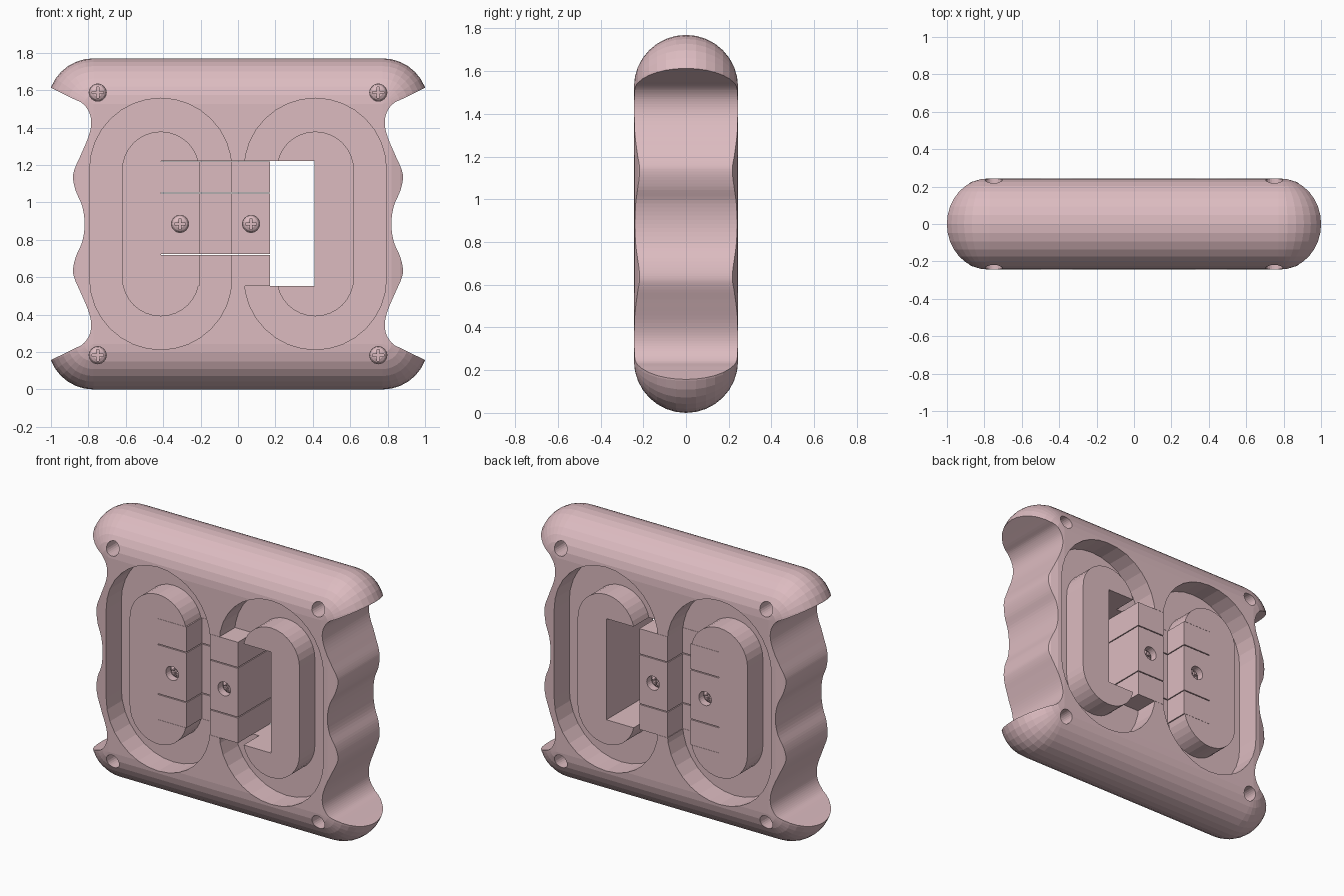
import bpy, bmesh, math
from mathutils import Matrix, Vector

if "Cube" in bpy.data.objects:
    bpy.data.objects.remove(bpy.data.objects["Cube"])

R = 0.244            # body half thickness and edge radius
CX, H = 0.773, 1.77  # corner sphere offset, height
MID = H / 2
FLOOR = 0.084        # half thickness left between the front and back grooves

pink = bpy.data.materials.new("dusty pink")
pink.diffuse_color = (0.72, 0.50, 0.53, 1)
pink.use_nodes = True
pink.node_tree.nodes["Principled BSDF"].inputs["Base Color"].default_value = pink.diffuse_color


def finish(name, bm):
    bmesh.ops.recalc_face_normals(bm, faces=bm.faces)
    me = bpy.data.meshes.new(name)
    bm.to_mesh(me)
    bm.free()
    me.materials.append(pink)
    ob = bpy.data.objects.new(name, me)
    bpy.context.collection.objects.link(ob)
    return ob


def prism(name, pts, lo, hi, axis="y"):
    """Extrude a closed outline: (x, z) along y, or (x, y) along z."""
    bm = bmesh.new()
    put = (lambda p, t: (p[0], t, p[1])) if axis == "y" else (lambda p, t: (p[0], p[1], t))
    f = bm.faces.new([bm.verts.new(put(p, lo)) for p in pts])
    ext = bmesh.ops.extrude_face_region(bm, geom=[f])["geom"]
    move = Vector((0, hi - lo, 0)) if axis == "y" else Vector((0, 0, hi - lo))
    bmesh.ops.translate(bm, verts=[v for v in ext if isinstance(v, bmesh.types.BMVert)], vec=move)
    return finish(name, bm)


def cut(ob, tool):
    """Subtract a cutter, then delete it."""
    tool.hide_render = True
    mod = ob.modifiers.new("cut", "BOOLEAN")
    mod.operation, mod.solver, mod.object = "DIFFERENCE", "EXACT", tool
    bpy.context.view_layer.objects.active = ob
    bpy.ops.object.modifier_apply(modifier=mod.name)
    bpy.data.objects.remove(tool)


def rect(x0, x1, z0, z1):
    return [(x0, z0), (x1, z0), (x1, z1), (x0, z1)]


def circle(cx, cz, r, n=24):
    return [(cx + r * math.cos(2 * math.pi * i / n), cz + r * math.sin(2 * math.pi * i / n)) for i in range(n)]


def stadium(cx, r, half, n=16):
    pts = []
    for start, cz in ((0, MID + half), (math.pi, MID - half)):
        pts += [(cx + r * math.cos(start + math.pi * i / n), cz + r * math.sin(start + math.pi * i / n))
                for i in range(n + 1)]
    return pts


def ring_cutter(cx, lo, hi):
    """Oval groove: the band between two stadium outlines."""
    bm = bmesh.new()
    outer, inner = stadium(cx, 0.38, 0.292), stadium(cx, 0.207, 0.287)
    loops = [[bm.verts.new((x, y, z)) for x, z in pts]
             for y in (lo, hi) for pts in (outer, inner)]
    n = len(outer)
    for a, b in ((0, 1), (1, 3), (3, 2), (2, 0)):
        for i in range(n):
            j = (i + 1) % n
            bm.faces.new((loops[a][i], loops[a][j], loops[b][j], loops[b][i]))
    return finish("groove_cutter", bm)


def smooth(pts, steps=5):
    """Catmull-Rom curve through the points."""
    p = [Vector(q) for q in pts]
    p = [2 * p[0] - p[1]] + p + [2 * p[-1] - p[-2]]
    out = []
    for a, b, c, d in zip(p, p[1:], p[2:], p[3:]):
        for k in range(steps):
            t = k / steps
            out.append(0.5 * (2 * b + (c - a) * t + (2 * a - 5 * b + 4 * c - d) * t ** 2
                              + (3 * b - a - 3 * c + d) * t ** 3))
    return [tuple(q) for q in out] + [tuple(p[-2])]


# Body: hull of four corner spheres
bm = bmesh.new()
for x in (-CX, CX):
    for z in (R, H - R):
        m = Matrix.Translation((x, 0, z)) @ Matrix.Rotation(math.pi / 2, 4, "X")
        bmesh.ops.create_uvsphere(bm, u_segments=32, v_segments=16, radius=R, matrix=m)
pts = [v.co.copy() for v in bm.verts]
bm.free()
bm = bmesh.new()
hull = bmesh.ops.convex_hull(bm, input=[bm.verts.new(p) for p in pts])
bmesh.ops.delete(bm, geom=[v for v in bm.verts if not v.link_faces], context="VERTS")
bmesh.ops.dissolve_limit(bm, angle_limit=0.002, verts=bm.verts, edges=bm.edges)
body = finish("body", bm)

# Wavy finger grips on both sides (upper half outline, mirrored about mid height)
half = [(1.10, 1.66), (1.0, 1.613), (0.885, 1.556), (0.83, 1.528), (0.795, 1.48), (0.785, 1.42), (0.80, 1.35),
        (0.84, 1.255), (0.873, 1.18), (0.882, 1.13), (0.867, 1.06), (0.833, 0.98), (0.82, MID)]
grip = smooth(half + [(x, H - z) for x, z in half[-2::-1]])
for s in (-1, 1):
    cut(body, prism("grip_cutter", [(s * x, z) for x, z in grip], -0.4, 0.4))

# Two oval grooves on the front and on the back
for cx in (-0.413, 0.413):
    cut(body, ring_cutter(cx, -0.4, -FLOOR))
    cut(body, ring_cutter(cx, FLOOR, 0.4))

# Central window through everything
Z0, Z1 = 0.553, 1.22
cut(body, prism("window_cutter", rect(-0.413, 0.41, Z0, Z1), -0.4, 0.4))

# Sliding block in the window: three stacked I-shaped slices
side = [(-0.413, -R), (-0.205, -R), (-0.205, -FLOOR), (-0.035, -FLOOR), (-0.035, -R), (0.17, -R)]
outline = side + [(x, -y) for x, y in side[::-1]]
slices = {}
for name, a, b in (("slider_bottom", Z0, 0.720), ("slider_middle", 0.724, 1.048), ("slider_top", 1.052, Z1)):
    slices[name] = prism(name, outline, a + 0.001, b - 0.001, "z")

# Master screw head: shallow dome with a cross slot, facing -y
SR = 0.045
bm = bmesh.new()
rings = []
for r, y in ((SR, 0.01), (SR, 0.0), (0.037, -0.012), (0.022, -0.02)):
    rings.append([bm.verts.new((x, y, z)) for x, z in circle(0, 0, r)])
for a, b in zip(rings, rings[1:]):
    for i in range(24):
        bm.faces.new((a[i], a[(i + 1) % 24], b[(i + 1) % 24], b[i]))
bm.faces.new(rings[0])
bm.faces.new(rings[-1])
head = finish("screw_head", bm)
for w, h in ((0.03, 0.006), (0.006, 0.03)):
    cut(head, prism("slot_cutter", rect(-w, w, -h, h), -0.1, -0.004))
head_mesh = head.data
bpy.data.objects.remove(head)

# Screw holes with recessed heads, on both faces
corner = [(x, z, 0.15, body) for x in (-0.75, 0.75) for z in (0.183, 1.587)]
block = [(x, MID, 0.05, slices["slider_middle"]) for x in (-0.31, 0.07)]
for x, z, depth, owner in corner + block:
    for s, label in ((-1, "front"), (1, "back")):
        y = R - depth
        cut(owner, prism("hole_cutter", circle(x, z, SR + 0.001), *sorted((s * y, s * 0.4))))
        screw = bpy.data.objects.new("screw_" + label, head_mesh)
        screw.location = (x, s * y, z)
        screw.rotation_euler = (0, 0, 0 if s < 0 else math.pi)
        bpy.context.collection.objects.link(screw)
